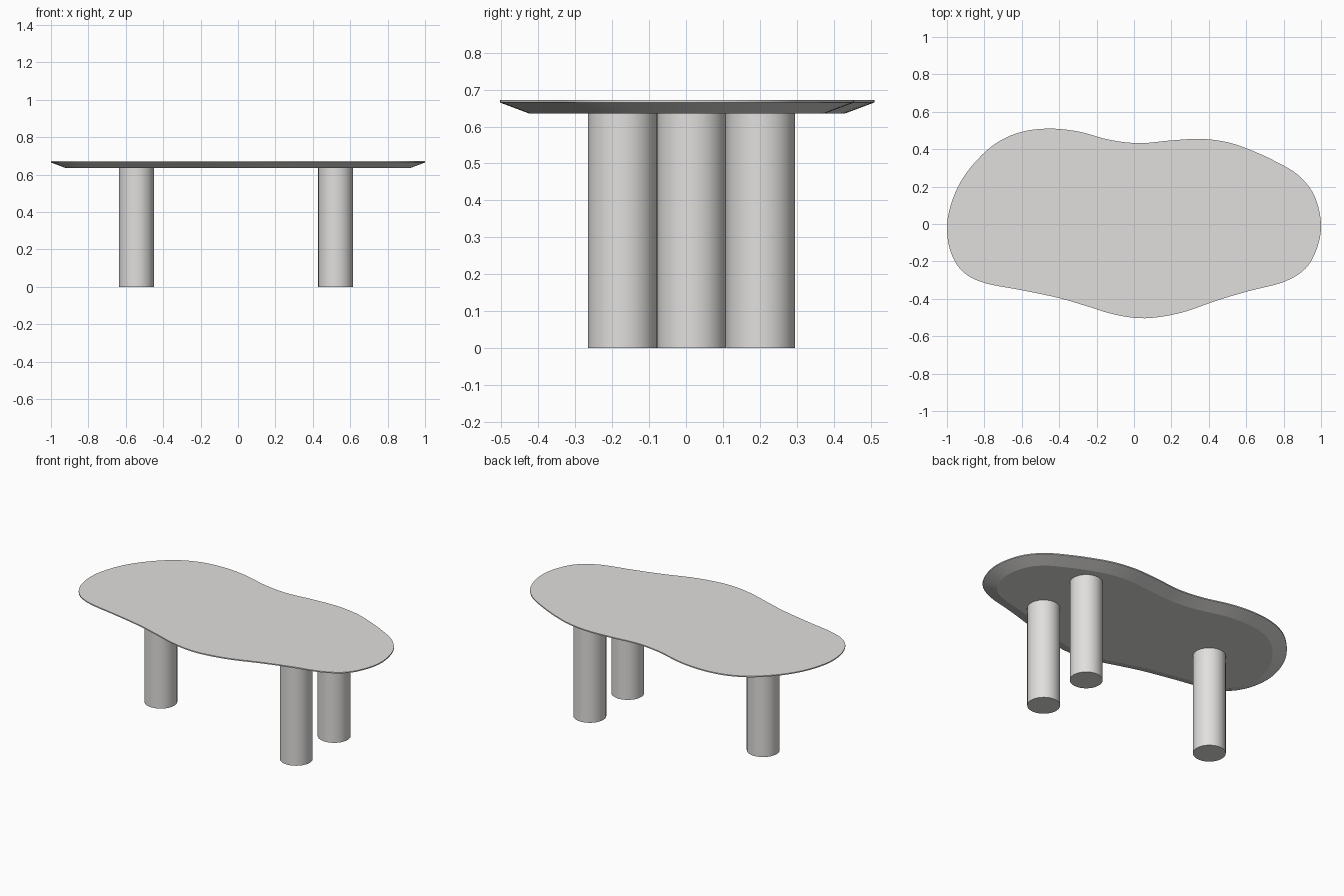
import bpy, bmesh
from mathutils import Vector

if "Cube" in bpy.data.objects:
    bpy.data.objects.remove(bpy.data.objects["Cube"])

mat = bpy.data.materials.new("warm light grey")
mat.diffuse_color = (0.75, 0.74, 0.725, 1)
mat.use_nodes = True
mat.node_tree.nodes["Principled BSDF"].inputs["Base Color"].default_value = mat.diffuse_color

LEG_R = 0.093
Z_LOW, Z_RIM, Z_TOP = 0.635, 0.665, 0.672
INSET = 0.08

# Freeform outline of the top, clockwise from the left end
OUTLINE = [(-1, -.02), (-.98, .10), (-.93, .22), (-.85, .33), (-.74, .43),
           (-.61, .49), (-.46, .51), (-.3, .495), (-.13, .45), (.03, .432),
           (.2, .447), (.36, .455), (.5, .437), (.62, .397), (.75, .338),
           (.88, .26), (.965, .15), (1, 0), (.978, -.13), (.915, -.24),
           (.8, -.31), (.62, -.357), (.45, -.407), (.25, -.475),
           (.06, -.504), (-.1, -.485), (-.25, -.44), (-.4, -.396),
           (-.6, -.354), (-.8, -.315), (-.915, -.255), (-.98, -.15)]


def smooth_loop(points, steps=5):
    """Closed Catmull-Rom curve through the points."""
    p = [Vector(q) for q in points]
    n, out = len(p), []
    for i in range(n):
        a, b, c, d = p[i - 1], p[i], p[(i + 1) % n], p[(i + 2) % n]
        for s in range(steps):
            t = s / steps
            out.append(0.5 * (2 * b + (c - a) * t + (2 * a - 5 * b + 4 * c - d) * t * t
                              + (3 * b - a - 3 * c + d) * t ** 3))
    return out


def inset_loop(pts, dist):
    """Shift a clockwise loop inwards along its normals."""
    out = []
    for i, p in enumerate(pts):
        t = (pts[(i + 2) % len(pts)] - pts[i - 2]).normalized()
        out.append(p + Vector((t.y, -t.x)) * dist)
    return out


def finish(ob, angle):
    ob.data.materials.append(mat)
    bpy.ops.object.select_all(action='DESELECT')
    ob.select_set(True)
    bpy.context.view_layer.objects.active = ob
    bpy.ops.object.shade_smooth_by_angle(angle=angle)


# Table top: thin upright rim with a wide chamfer underneath
outer = smooth_loop(OUTLINE)
inner = inset_loop(outer, INSET)
bm = bmesh.new()
rings = [[bm.verts.new((p.x, p.y, z)) for p in loop]
         for loop, z in ((inner, Z_LOW), (outer, Z_RIM), (outer, Z_TOP))]
n = len(outer)
for lo, hi in zip(rings, rings[1:]):
    for i in range(n):
        j = (i + 1) % n
        bm.faces.new((lo[i], lo[j], hi[j], hi[i]))
bm.faces.new(rings[0])
bm.faces.new(rings[-1])
bmesh.ops.recalc_face_normals(bm, faces=bm.faces)
mesh = bpy.data.meshes.new("table_top")
bm.to_mesh(mesh)
bm.free()
top = bpy.data.objects.new("table_top", mesh)
bpy.context.collection.objects.link(top)
finish(top, 0.35)

# Three round legs
for name, x, y in (("left_leg", -.543, .015), ("front_right_leg", .522, -.172),
                   ("back_right_leg", .522, .202)):
    bpy.ops.mesh.primitive_cylinder_add(vertices=64, radius=LEG_R, depth=Z_LOW,
                                        location=(x, y, Z_LOW / 2))
    leg = bpy.context.object
    leg.name = name
    finish(leg, 0.6)
